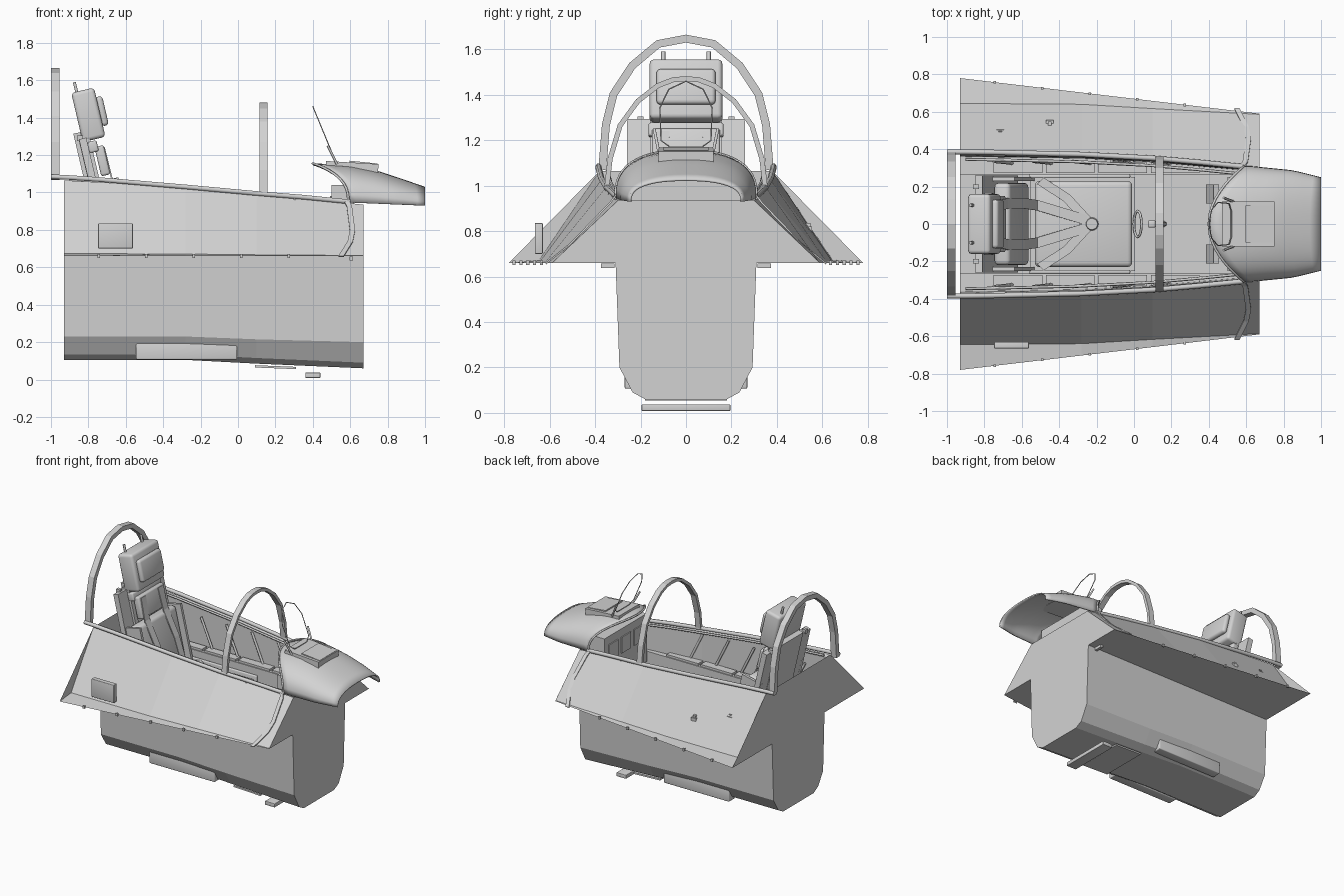
import bpy, bmesh, math
from mathutils import Matrix, Vector

if "Cube" in bpy.data.objects:
    bpy.data.objects.remove(bpy.data.objects["Cube"])

grey = bpy.data.materials.new("light grey")
grey.diffuse_color = (0.65, 0.65, 0.65, 1)
grey.use_nodes = True
grey.node_tree.nodes["Principled BSDF"].inputs["Base Color"].default_value = grey.diffuse_color


def finish(name, bm, smooth=None, normals=True):
    if normals:
        bmesh.ops.recalc_face_normals(bm, faces=bm.faces[:])
    me = bpy.data.meshes.new(name)
    bm.to_mesh(me)
    bm.free()
    me.materials.append(grey)
    ob = bpy.data.objects.new(name, me)
    bpy.context.collection.objects.link(ob)
    if smooth:
        bpy.ops.object.select_all(action='DESELECT')
        bpy.context.view_layer.objects.active = ob
        ob.select_set(True)
        bpy.ops.object.shade_smooth_by_angle(angle=math.radians(smooth))
    return ob


def box(name, c, size, tilt=0, bevel=0, roll=0):
    bm = bmesh.new()
    m = (Matrix.Translation(c) @ Matrix.Rotation(tilt, 4, 'Y')
         @ Matrix.Rotation(roll, 4, 'X') @ Matrix.Diagonal((*size, 1)))
    bmesh.ops.create_cube(bm, size=1, matrix=m)
    if bevel:
        bmesh.ops.bevel(bm, geom=bm.edges[:], offset=bevel, segments=3,
                        affect='EDGES', profile=0.5)
    return finish(name, bm, 40 if bevel else None)


def loft(bm, sections, close=False):
    rows = [[bm.verts.new(p) for p in s] for s in sections]
    n = len(rows[0])
    for a, b in zip(rows, rows[1:]):
        for i in range(n if close else n - 1):
            j = (i + 1) % n
            bm.faces.new((a[i], a[j], b[j], b[i]))
    return rows


def tube(name, pts, r, cyclic=False):
    cu = bpy.data.curves.new(name, 'CURVE')
    cu.dimensions = '3D'
    cu.bevel_depth = r
    cu.bevel_resolution = 1
    cu.use_fill_caps = True
    sp = cu.splines.new('POLY')
    sp.points.add(len(pts) - 1)
    for p, q in zip(sp.points, pts):
        p.co = (*q, 1)
    sp.use_cyclic_u = cyclic
    cu.materials.append(grey)
    ob = bpy.data.objects.new(name, cu)
    bpy.context.collection.objects.link(ob)


def strap(name, pts, half, side=Vector((0, 1, 0))):
    bm = bmesh.new()
    loft(bm, [[Vector(p) - side * half, Vector(p) + side * half] for p in pts])
    ob = finish(name, bm)
    ob.modifiers.new("thickness", 'SOLIDIFY').thickness = 0.008


def hoop(name, half, x0, x1, t):
    # rectangular section swept along a mirrored arch in the y-z plane
    pts = [Vector(p) for p in half] + [Vector((-y, z)) for y, z in half[-2::-1]]
    bm = bmesh.new()
    secs = []
    for i, p in enumerate(pts):
        d = (pts[min(i + 1, len(pts) - 1)] - pts[max(i - 1, 0)]).normalized()
        q = p + Vector((-d.y, d.x)) * t
        secs.append([(x0, *p), (x1, *p), (x1, *q), (x0, *q)])
    rows = loft(bm, secs, True)
    bm.faces.new(rows[0])
    bm.faces.new(rows[-1])
    finish(name, bm)


# fuselage shell: x, rail y/z, kink y/z, tip y, chamfer z, belly z
STATIONS = [(-.93, .38, 1.065, .645, .674, .78, .23, .105),
            (-.28, .37, 1.03, .64, .671, .703, .23, .105),
            (.10, .35, .995, .617, .667, .658, .215, .085),
            (.67, .30, .935, .586, .663, .59, .20, .06)]


def outer(s, kink=True):
    x, ry, rz, ky, kz, ty, cz, bz = s
    half = [(ry, rz)] + ([(ky, kz)] if kink else []) + [
        (ty, .66), (.31, .66), (.293, cz), (.235, bz + .03), (.18, bz)]
    return [(x, y, z) for y, z in half] + [(x, -y, z) for y, z in half[::-1]]


def inner(s):
    x, ry, rz = s[:3]
    half = [(ry, rz), (ry - .015, rz - .02), (ry - .02, .75), (.265, .75), (.265, .32)]
    return [(x, y, z) for y, z in half] + [(x, -y, z) for y, z in half[::-1]]


bm = bmesh.new()
loft(bm, [outer(s) for s in STATIONS])
for s in (STATIONS[0], STATIONS[-1]):
    bm.faces.new([bm.verts.new(p) for p in outer(s, False)])
finish("fuselage_shell", bm)
bm = bmesh.new()
loft(bm, [inner(s) for s in STATIONS])
finish("cockpit_liner", bm)

# canopy hoops
hoop("rear_hoop", [(.385, 1.07), (.382, 1.12), (.37, 1.27), (.335, 1.41), (.25, 1.54),
                   (.13, 1.64), (0, 1.665)], -1.0, -.955, .035)
hoop("front_hoop", [(.36, .99), (.345, 1.12), (.30, 1.27), (.22, 1.38), (.13, 1.45),
                    (.06, 1.477), (0, 1.482)], .115, .158, .022)

# coaming: arched hood with a swept back edge, open underneath
def taper(x, table):
    for (a, u), (b, v) in zip(table, table[1:]):
        if x <= b:
            return u + (v - u) * max(0, (x - a) / (b - a))
    return table[-1][1]


W = [(.4, .31), (.62, .31), (.85, .287), (.94, .265), (1, .25)]
T = [(.4, 1.155), (.58, 1.15), (.75, 1.115), (.9, 1.065), (1, 1.03)]
bm = bmesh.new()
secs = []
for i in range(11):
    row = []
    for k in range(25):
        a = math.pi * k / 24
        q = math.copysign(abs(math.cos(a)) ** .85, math.cos(a))
        x0 = .40 + .19 * q * q
        x = x0 + (1 - x0) * i / 10
        zb = .955 - .025 * (x - .4) / .6
        row.append((x, taper(x, W) * q, zb + (taper(x, T) - zb) * math.sin(a) ** .75))
    secs.append(row)
loft(bm, secs)
hood = finish("coaming", bm, 40)
hood.modifiers.new("thickness", 'SOLIDIFY').thickness = 0.01
tube("coaming_edge", secs[0], .007)

# instrument panel and sight
box("instrument_panel", (.56, 0, .86), (.12, .50, .36))
box("centre_pedestal", (.52, 0, .58), (.12, .20, .30))
for y in (-.15, 0, .15):
    box("instrument_screen", (.497, y, .92), (.01, .11, .12))
box("sight_base", (.61, 0, 1.135), (.28, .24, .05), tilt=.06)
box("sight_cover", (.67, 0, 1.15), (.15, .20, .025), tilt=.1)
for s in (-1, 1):
    tube("sight_arm", [(.53, s * .12, 1.15), (.48, s * .14, 1.25)], .007)
glass = [(0, -.07), (.10, -.11), (.6, -.115), (.88, -.075), (1, 0)]
glass += [(t, -y) for t, y in glass[-2::-1]]
tube("sight_glass_rim", [(.52 - .12 * t, y, 1.17 + .29 * t) for t, y in glass], .003, True)

for s in (-1, 1):
    # sill rails
    rail = [(-1, .385, 1.085), (-.9, .385, 1.08), (-.75, .383, 1.07), (-.28, .372, 1.03), (.1, .352, .995),
            (.35, .33, .975), (.6, .305, .95)]
    tube("sill_rail", [(x, s * y, z) for x, y, z in rail], .014)
    tube("inner_sill", [(x, s * (y - .04), z - .015) for x, y, z in rail[1:]], .008)
    # windscreen frame running down the flank
    strap("windscreen_frame", [(.575, s * .31, .965), (.595, s * .335, .93), (.612, s * .46, .80),
          (.60, s * .52, .74), (.55, s * .62, .66)], .014, Vector((1, 0, 0)))
    # sloping wall stiffeners
    for i in range(6):
        x = -.75 + i * .21
        tube("wall_stiffener", [(x, s * .335, .97), (x + .10, s * .325, .76)], .009)
    # console panels
    for i in range(4):
        box("console_panel", (-.62 + i * .28, s * .302, .757), (.26, .06, .018))
    # belly side boxes
    box("belly_side_box", (-.275, s * .235, .152), (.54, .07, .09), bevel=.006)
    box("flank_hinge", (.605, s * .345, .647), (.02, .06, .02))
    # flange rivets
    for i in range(5):
        x = -.745 + i * .254
        box("flange_rivet", (x, s * (.757 - .119 * (x + .745)), .66), (.015, .014, .02))

# flank details
box("access_box", (-.655, -.648, .768), (.185, .035, .135), bevel=.004)
for x, y, z in ((-.715, .485, .925), (-.45, .535, .865)):
    box("flank_fitting", (x, y, z - .06), (.04, .04, .03))
    box("flank_fitting_cap", (x, y, z - .04), (.02, .025, .02))

# belly plate and step
box("belly_plate", (.20, 0, .066), (.22, .36, .012), tilt=.04)
box("belly_step", (.40, 0, .023), (.08, .39, .028), bevel=.003)

# ejection seat
R = -.23
box("seat_back", (-.735, 0, .88), (.04, .52, .84), tilt=R)
box("seat_spine", (-.765, 0, .93), (.05, .26, .80), tilt=R)
box("back_cushion", (-.655, 0, .84), (.09, .44, .46), tilt=R, bevel=.025)
box("upper_back_pad", (-.725, 0, 1.17), (.05, .30, .16), tilt=R, bevel=.012)
box("seat_pan", (-.275, 0, .50), (.56, .50, .24))
box("seat_cushion", (-.27, 0, .65), (.52, .46, .08), bevel=.025)
box("headrest", (-.80, 0, 1.415), (.125, .32, .27), tilt=R, bevel=.02)
box("headrest_pad", (-.728, 0, 1.435), (.04, .26, .16), tilt=R, bevel=.018)
box("headrest_bracket", (-.775, 0, 1.245), (.05, .33, .06), tilt=R, bevel=.01)
for s in (-1, 1):
    box("seat_rail", (-.755, s * .14, 1.0), (.06, .035, .62), tilt=R)
    box("seat_side", (-.29, s * .255, .62), (.54, .02, .16), bevel=.006)
    box("seat_wing", (-.66, s * .24, .82), (.16, .02, .50), tilt=R)
    box("seat_frame_knob", (-.845, s * .20, 1.29), (.03, .025, .03))
    tube("headrest_pin", [(-.86, s * .10, 1.53), (-.875, s * .10, 1.59)], .009)
    strap("shoulder_strap", [(-.72, s * .10, 1.24), (-.68, s * .11, 1.08), (-.59, s * .11, .90),
          (-.52, s * .10, .72), (-.25, s * .02, .70)], .028)
    strap("lap_strap", [(-.50, s * .23, .70), (-.36, s * .14, .70), (-.25, s * .02, .705)],
          .025, Vector((.7, s * .7, 0)))

bm = bmesh.new()
bmesh.ops.create_cone(bm, cap_ends=True, segments=16, radius1=.035, radius2=.03, depth=.02,
                      matrix=Matrix.Translation((-.225, 0, .708)))
finish("harness_buckle", bm, 40)

# control stick, ejection handle and rudder pedals
tube("control_stick", [(.16, 0, .32), (.13, 0, .52), (.10, 0, .68)], .016)
box("stick_grip", (.095, 0, .71), (.04, .04, .10), bevel=.01)
ring = [math.tau * i / 16 for i in range(16)]
tube("ejection_handle", [(.02 + .02 * math.cos(a), .07 * math.sin(a), .66 + .03 * math.cos(a))
                         for a in ring], .007, True)
for s in (-1, 1):
    box("rudder_pedal", (.42, s * .16, .42), (.03, .10, .14), tilt=.3)
